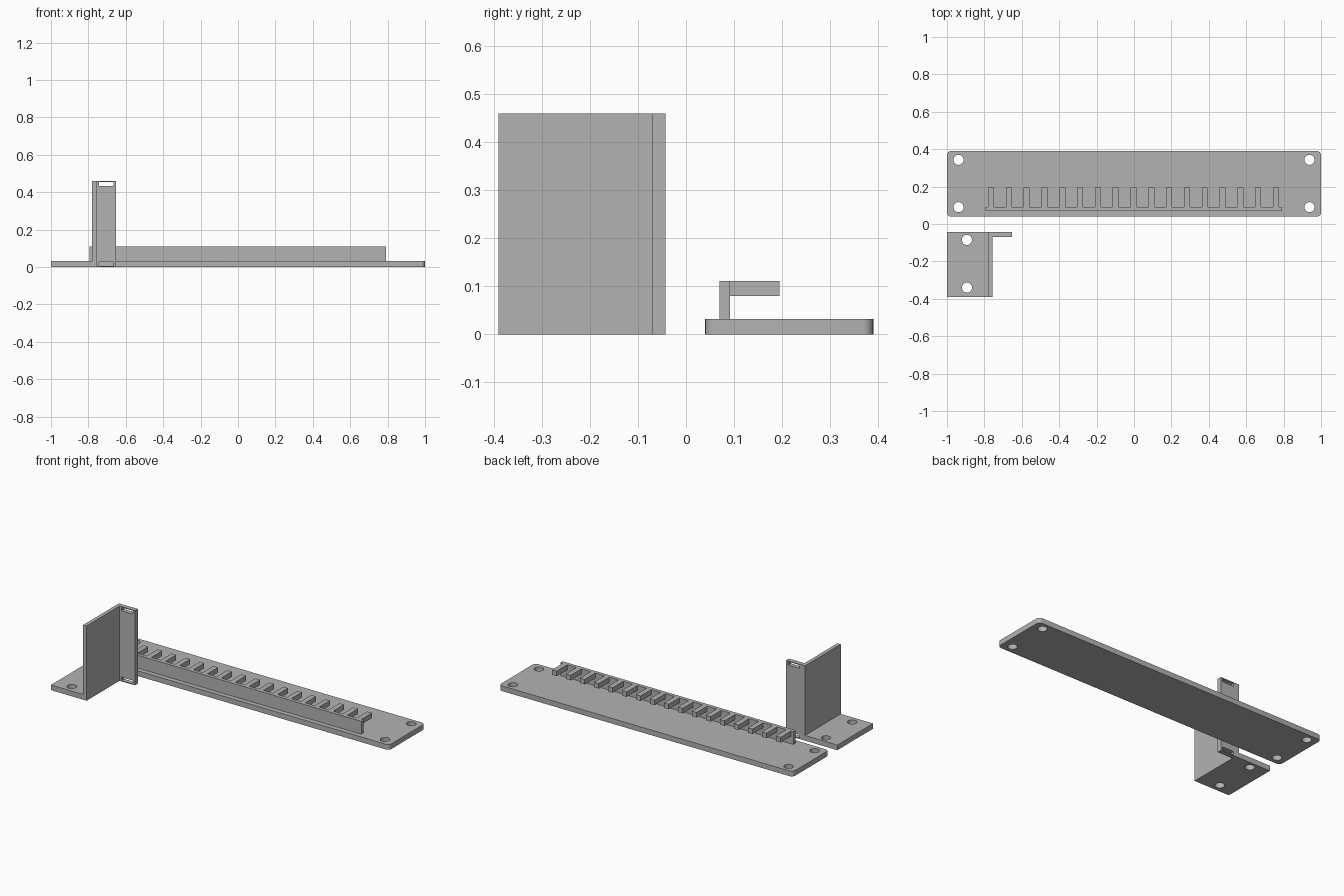
import bpy, bmesh, math
from mathutils import Vector

if "Cube" in bpy.data.objects:
    bpy.data.objects.remove(bpy.data.objects["Cube"])

grey = bpy.data.materials.new("grey plastic")
grey.diffuse_color = (0.45, 0.45, 0.45, 1)
grey.use_nodes = True
grey.node_tree.nodes["Principled BSDF"].inputs["Base Color"].default_value = grey.diffuse_color


def prism(name, points, offset):
    """Extrude a closed 3D polygon along an offset."""
    bm = bmesh.new()
    face = bm.faces.new([bm.verts.new(p) for p in points])
    ext = bmesh.ops.extrude_face_region(bm, geom=[face])
    bmesh.ops.translate(bm, vec=Vector(offset),
                        verts=[g for g in ext["geom"] if isinstance(g, bmesh.types.BMVert)])
    bmesh.ops.recalc_face_normals(bm, faces=bm.faces)
    mesh = bpy.data.meshes.new(name)
    bm.to_mesh(mesh)
    bm.free()
    mesh.materials.append(grey)
    ob = bpy.data.objects.new(name, mesh)
    bpy.context.collection.objects.link(ob)
    return ob


def box(name, x, y, z):
    pts = [(x[0], y[0], z[0]), (x[1], y[0], z[0]), (x[1], y[1], z[0]), (x[0], y[1], z[0])]
    return prism(name, pts, (0, 0, z[1] - z[0]))


def arc(cx, cy, r, start, sweep, n):
    return [(cx + r * math.cos(start + sweep * i / n),
             cy + r * math.sin(start + sweep * i / n)) for i in range(n + 1)]


def cut(target, cutter):
    """Subtract a cutter, apply the result and remove the cutter."""
    cutter.hide_render = True
    mod = target.modifiers.new("cut", "BOOLEAN")
    mod.operation, mod.solver, mod.object = "DIFFERENCE", "EXACT", cutter
    bpy.context.view_layer.objects.active = target
    bpy.ops.object.modifier_apply(modifier=mod.name)
    bpy.data.objects.remove(cutter)


def screw_hole(target, x, y):
    ring = arc(x, y, 0.027, 0, 2 * math.pi, 32)[:-1]
    cut(target, prism("hole_cutter", [(a, b, -0.02) for a, b in ring], (0, 0, 0.08)))


def smooth(ob):
    bpy.ops.object.select_all(action="DESELECT")
    ob.select_set(True)
    bpy.context.view_layer.objects.active = ob
    bpy.ops.object.shade_smooth_by_angle(angle=math.radians(30))


T = 0.032   # plate thickness

# Long mounting plate with rounded corners and four screw holes
R, Y0, Y1 = 0.022, 0.04, 0.39
outline = []
for i, (cx, cy) in enumerate([(1 - R, Y1 - R), (-1 + R, Y1 - R), (-1 + R, Y0 + R), (1 - R, Y0 + R)]):
    outline += arc(cx, cy, R, i * math.pi / 2, math.pi / 2, 6)
plate = prism("mounting_plate", [(x, y, 0) for x, y in outline], (0, 0, T))
for x in (-0.938, 0.938):
    for y in (0.09, 0.343):
        screw_hole(plate, x, y)
smooth(plate)

# Rail wall, topped by a comb of 17 overhanging teeth
W0, W1, TIP = 0.07, 0.092, 0.195
box("rail_wall", (-0.795, 0.79), (W0, W1), (T, 0.08))
comb = [(0.79, W0), (-0.795, W0), (-0.795, W1)]
for i in range(17):
    x = -0.78 + i * (0.743 + 0.78) / 16
    comb += [(x, W1), (x, TIP), (x + 0.032, TIP), (x + 0.032, W1)]
comb.append((0.79, W1))
prism("tooth_comb", [(x, y, 0.08) for x, y in comb], (0, 0, 0.031))

# Separate bracket: foot and upright as one L profile
F0, F1, H = -0.39, -0.043, 0.46
profile = [(-1, 0), (-0.757, 0), (-0.757, H), (-0.78, H), (-0.78, T), (-1, T)]
bracket = prism("bracket", [(x, F0, z) for x, z in profile], (0, F1 - F0, 0))
for y in (-0.085, -0.34):
    screw_hole(bracket, -0.893, y)
smooth(bracket)

# Bracket side flange with a slot at each end
flange = box("bracket_flange", (-0.757, -0.652), (-0.07, F1), (0, H))
for z in ((0.005, 0.026), (0.434, 0.455)):
    cut(flange, box("slot_cutter", (-0.743, -0.665), (-0.1, 0), z))
